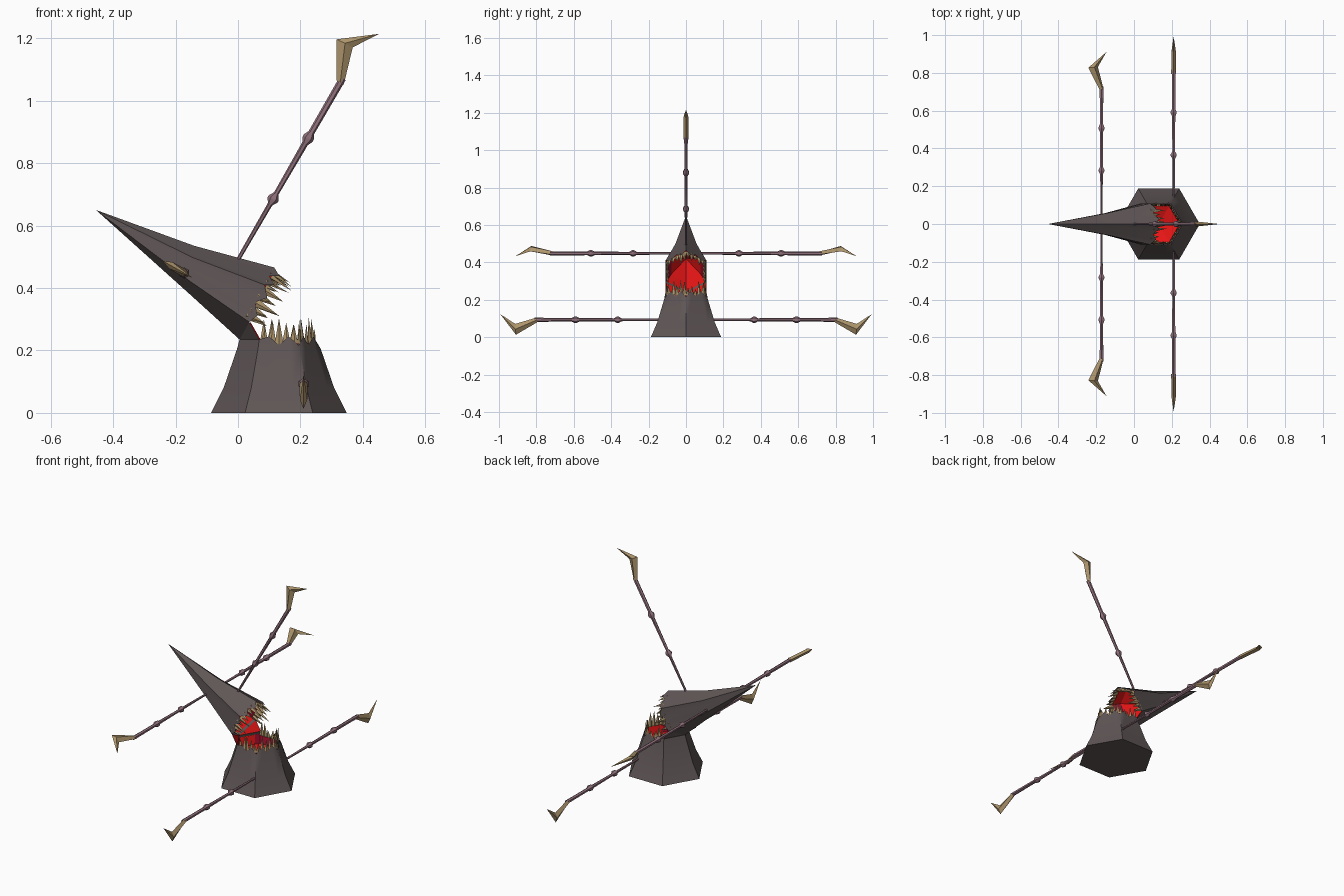
import bpy, bmesh, math, random
from mathutils import Vector as V

random.seed(4)
cube = bpy.data.objects.get("Cube")
if cube:
    bpy.data.objects.remove(cube, do_unlink=True)


def material(name, rgb):
    m = bpy.data.materials.new(name)
    m.use_nodes = True
    m.diffuse_color = (*rgb, 1)
    bsdf = m.node_tree.nodes["Principled BSDF"]
    bsdf.inputs["Base Color"].default_value = (*rgb, 1)
    bsdf.inputs["Roughness"].default_value = 0.8
    return m


HIDE = material("dark grey brown", (0.115, 0.092, 0.092))
RED = material("mouth red", (0.85, 0.008, 0.008))
CRIMSON = material("gum crimson", (0.35, 0.004, 0.025))
BONE = material("bone tan", (0.42, 0.30, 0.15))
MAUVE = material("limb mauve", (0.28, 0.165, 0.20))


def finish(name, bm, mats, smooth=None, flip=False, rule=None):
    bmesh.ops.recalc_face_normals(bm, faces=bm.faces[:])
    if flip:
        bmesh.ops.reverse_faces(bm, faces=bm.faces[:])
    if rule:
        for f in bm.faces:
            f.material_index = rule(f)
    me = bpy.data.meshes.new(name)
    bm.to_mesh(me)
    bm.free()
    for m in mats:
        me.materials.append(m)
    ob = bpy.data.objects.new(name, me)
    bpy.context.collection.objects.link(ob)
    if smooth:
        bpy.ops.object.select_all(action='DESELECT')
        ob.select_set(True)
        bpy.context.view_layer.objects.active = ob
        bpy.ops.object.shade_smooth_by_angle(angle=math.radians(smooth))
    return ob


def loft(bm, rings, cap=False):
    """Skin a list of rings; a ring of one point is an apex."""
    vs = [[bm.verts.new(p) for p in r] for r in rings]
    for a, b in zip(vs, vs[1:]):
        n = max(len(a), len(b))
        for i in range(n):
            j = (i + 1) % n
            if len(b) == 1:
                bm.faces.new((a[i], a[j], b[0]))
            elif len(a) == 1:
                bm.faces.new((a[0], b[j], b[i]))
            else:
                bm.faces.new((a[i], a[j], b[j], b[i]))
    if cap:
        bm.faces.new(vs[0])


def hexagon(c, u, v, per=4):
    """Hexagon with straight sides split in `per`, first corner along u."""
    corner = [c + u * math.cos(k * math.pi / 3) + v * math.sin(k * math.pi / 3) for k in range(7)]
    return [corner[k].lerp(corner[k + 1], s / per) for k in range(6) for s in range(per)]


X, Y, Z = V((1, 0, 0)), V((0, 1, 0)), V((0, 0, 1))
CX = 0.131


def level(z, r):
    return hexagon(V((CX, 0, z)), X * r, Y * r)


def jag(ring, axis, peak, valley):
    """Torn edge on the open part of a rim, plain around the hinge."""
    return [p if 8 <= i <= 16 else p + axis * (peak if i % 2 else valley)
            for i, p in enumerate(ring)]


# Lower body
rim = level(0.235, 0.126)
bm = bmesh.new()
loft(bm, [level(0, 0.217), level(0.08, 0.177), level(0.205, 0.134), jag(rim, Z, 0.01, -0.018)], cap=True)
finish("lower_body", bm, [HIDE], 50)

# Upper jaw ending in a long pointed crest
hinge, lip = V((0.005, 0, 0.235)), V((0.13, 0, 0.458))
mid, half = (hinge + lip) / 2, (lip - hinge) / 2
out = V((0.874, 0, -0.486))
opening = hexagon(mid, half, Y * 0.126)
top, under = V((-0.14, 0, 0.535)), V((-0.16, 0, 0.385))
neck = hexagon((top + under) / 2, (top - under) / 2, Y * 0.066)
bm = bmesh.new()
loft(bm, [jag(opening, out, 0.012, -0.016), neck, [V((-0.455, 0, 0.65))]])
finish("upper_jaw", bm, [HIDE], 50)

# Skin joining the jaws on both sides of the hinge
for name, shift, mat in (("cheek_skin", 0, HIDE), ("cheek_lining", 0.004, RED)):
    bm = bmesh.new()
    a = [bm.verts.new(p + X * shift) for p in rim[8:17]]
    b = [bm.verts.new(p + X * shift) for p in opening[8:17]]
    for i in range(8):
        bm.faces.new((a[i], a[i + 1], b[i + 1], b[i]))
    bmesh.ops.remove_doubles(bm, verts=bm.verts[:], dist=0.0005)
    finish(name, bm, [mat], flip=bool(shift))


# Mouth linings, darker along the sides
def side_rule(f):
    return 1 if abs(f.calc_center_median().y) > 0.08 else 0


bm = bmesh.new()
loft(bm, [level(0.222, 0.122), level(0.17, 0.11), [V((CX, 0, 0.13))]])
finish("lower_mouth_lining", bm, [RED, CRIMSON], flip=True, rule=side_rule)
bm = bmesh.new()
loft(bm, [hexagon(mid - out * 0.01, half * 0.96, Y * 0.121),
          hexagon(mid - out * 0.07, half * 0.78, Y * 0.09), [mid - out * 0.15]])
finish("upper_mouth_lining", bm, [RED, CRIMSON], flip=True, rule=side_rule)


# Uneven pointed teeth
def teeth(name, ring, centre, axis, low, high):
    bm = bmesh.new()
    n = len(ring)
    for i in list(range(8 * n // 24)) + list(range(16 * n // 24, n)):
        p, q = ring[i], ring[(i + 1) % n]
        inward = (centre - p).normalized()
        side = (q - p) * 0.6
        m = (p + q) / 2 + inward * 0.006 - axis * 0.018
        tip = m + axis * (0.018 + random.uniform(low, high)) + inward * random.uniform(-0.005, 0.012)
        loft(bm, [[m - side, m - inward * 0.007, m + side, m + inward * 0.01], [tip]], cap=True)
    finish(name, bm, [BONE])


teeth("lower_teeth", hexagon(V((CX, 0, 0.235)), X * 0.124, Y * 0.124, 5), V((CX, 0, 0.235)), Z, 0.02, 0.075)
teeth("upper_teeth", hexagon(mid, half * 0.97, Y * 0.122, 5), mid, out, 0.025, 0.075)


# Jointed limb with a hooked claw
def limb(name, end, along, perp):
    side = along.cross(perp)

    def at(d, p=0, s=0):
        return end + along * d + perp * p + side * s

    def ring(d, r, n=6):
        return [at(d, r * math.cos(2 * math.pi * k / n), r * math.sin(2 * math.pi * k / n))
                for k in range(n)]

    rings = [ring(-0.68, 0.006)]
    for knuckle, r in ((-0.435, 0.008), (-0.21, 0.010)):
        rings += [ring(knuckle - 0.02, r), ring(knuckle - 0.004, 0.018),
                  ring(knuckle + 0.004, 0.018), ring(knuckle + 0.02, r)]
    rings.append(ring(0.01, 0.011))
    bm = bmesh.new()
    loft(bm, rings, cap=True)
    finish(name + "_limb", bm, [MAUVE], 40)

    bm = bmesh.new()
    heel = [at(0.113, -0.022), at(0.112, -0.05, 0.012), at(0.109, -0.08), at(0.112, -0.05, -0.012)]
    loft(bm, [ring(-0.005, 0.013, 4), heel, [at(0.193, 0.03)]], cap=True)
    finish(name + "_claw", bm, [BONE])


for label, s in (("front", -1), ("back", 1)):
    limb(label + "_lower", V((0.21, s * 0.8, 0.093)), Y * s, Z)
    limb(label + "_upper", V((-0.172, s * 0.718, 0.448)), Y * s, V((0.87, 0, -0.49)).normalized())
limb("top", V((0.33, 0, 1.062)), V((0.5, 0, 0.866)), V((0.866, 0, -0.5)))
